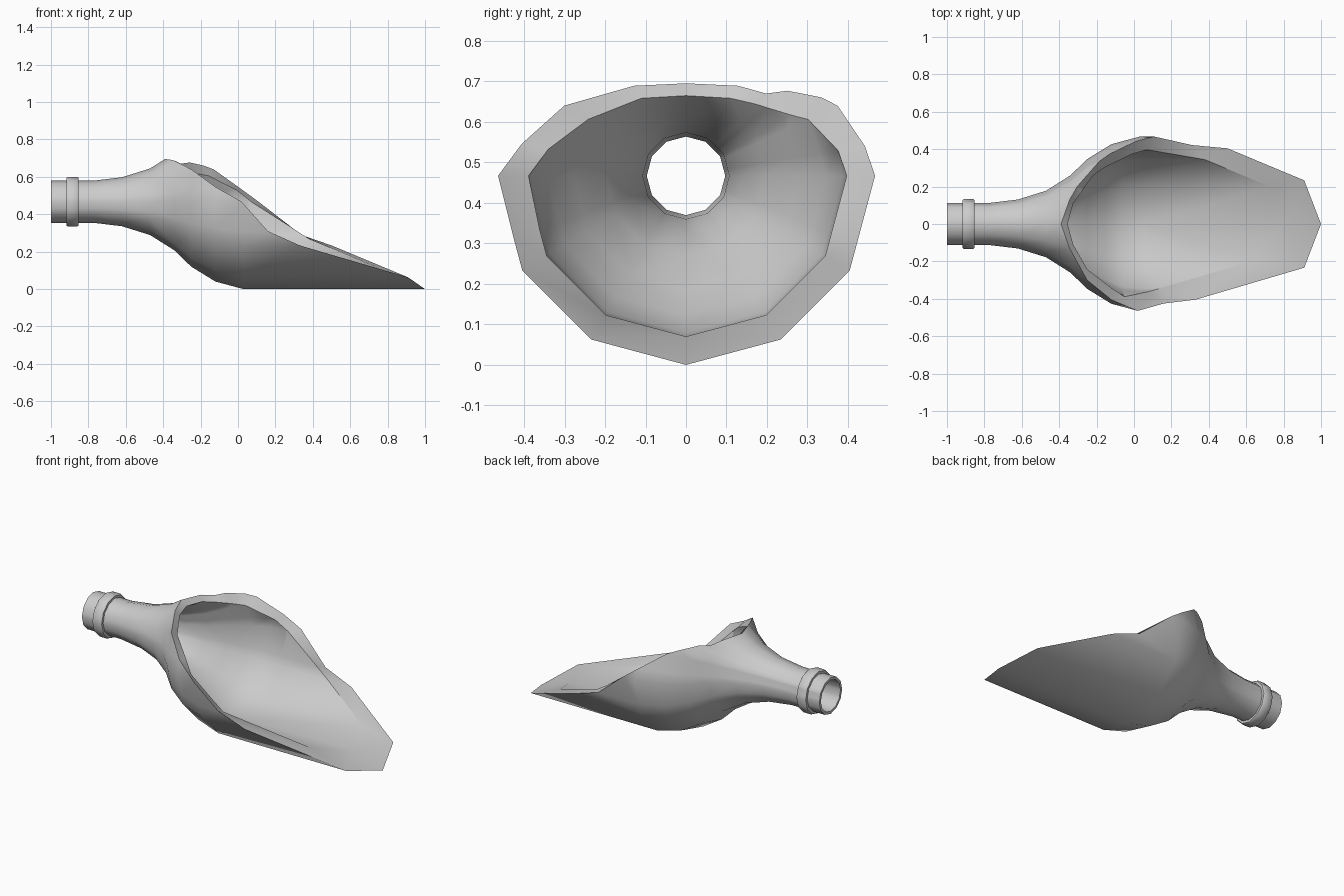
import bpy, bmesh
from math import sin, cos, radians

if "Cube" in bpy.data.objects:
    bpy.data.objects.remove(bpy.data.objects["Cube"])

AXIS_Z = 0.467

# Lathe profiles along the bottle axis: (x, radius)
OUTER = [(-1, .113), (-.917, .113), (-.917, .128), (-.91, .133), (-.86, .133), (-.853, .128),
         (-.853, .113), (-.77, .113), (-.62, .131), (-.47, .178), (-.34, .26),
         (-.25, .347), (-.12, .427), (.03, .467), (1.01, .467)]
INNER = [(-1, .097), (-.77, .097), (-.62, .107), (-.47, .142), (-.355, .198),
         (-.25, .279), (-.15, .345), (-.06, .388), (.05, .397), (1.01, .397)]

# Broken edge: (degrees from bottom, + toward +y ; x where the glass ends)
OUTER_RIM = [(-180, -.39), (-150, -.345), (-120, -.25), (-101, -.12), (-90, .02), (-69.7, .16),
             (-60, .33), (-30, .91), (0, 1.0), (30, .91), (60, .5), (68.3, .31), (90, .11),
             (99.4, .01), (114.8, -.13), (120, -.185), (130, -.26), (135.7, -.305),
             (150, -.345), (180, -.39)]
INNER_RIM = [(-180, -.355), (-150, -.325), (-120, -.25), (-90, -.05), (-60, .14), (-30, .63),
             (0, .8), (30, .73), (60, .38), (90, .07), (106, -.06), (121.5, -.235),
             (150, -.325), (180, -.355)]


def lerp(table, t):
    for (a, va), (b, vb) in zip(table, table[1:]):
        if a <= t <= b and b > a:
            return va + (vb - va) * (t - a) / (b - a)
    return table[-1][1]


def point(x, r, deg):
    # twelve-sided cross-section
    r *= cos(radians(15)) / cos(radians(deg % 30 - 15))
    a = radians(deg)
    return (x, r * sin(a), AXIS_Z - r * cos(a))


bm = bmesh.new()
angles = [a for a, _ in OUTER_RIM[:-1]]
n = len(angles)


def wall(profile, rim, flip):
    """Lathe the profile, each column stopping at the broken edge."""
    cols = []
    for deg in angles:
        end = lerp(rim, deg)
        r_end = lerp(profile, end)
        cols.append([bm.verts.new(point(x, r, deg) if x < end else point(end, r_end, deg))
                     for x, r in profile])
    for i in range(n):
        a, b = cols[i], cols[(i + 1) % n]
        for j in range(len(profile) - 1):
            f = [a[j], a[j + 1], b[j + 1], b[j]]
            bm.faces.new(f[::-1] if flip else f)
    return cols


outer = wall(OUTER, OUTER_RIM, False)
inner = wall(INNER, INNER_RIM, True)

# Mouth ring and broken-edge faces join the two walls
for i in range(n):
    k = (i + 1) % n
    for end in (0, -1):
        bm.faces.new([outer[i][end], outer[k][end], inner[k][end], inner[i][end]])

bmesh.ops.remove_doubles(bm, verts=bm.verts, dist=0.0005)
bmesh.ops.dissolve_degenerate(bm, edges=bm.edges, dist=0.0001)
bmesh.ops.triangulate(bm, faces=[f for f in bm.faces if len(f.verts) > 3])
bmesh.ops.recalc_face_normals(bm, faces=bm.faces)

mesh = bpy.data.meshes.new("broken_bottle")
bm.to_mesh(mesh)
bm.free()
bottle = bpy.data.objects.new("broken_bottle", mesh)
bpy.context.collection.objects.link(bottle)
bpy.context.view_layer.objects.active = bottle
bottle.select_set(True)
bpy.ops.object.shade_smooth_by_angle(angle=radians(35))
